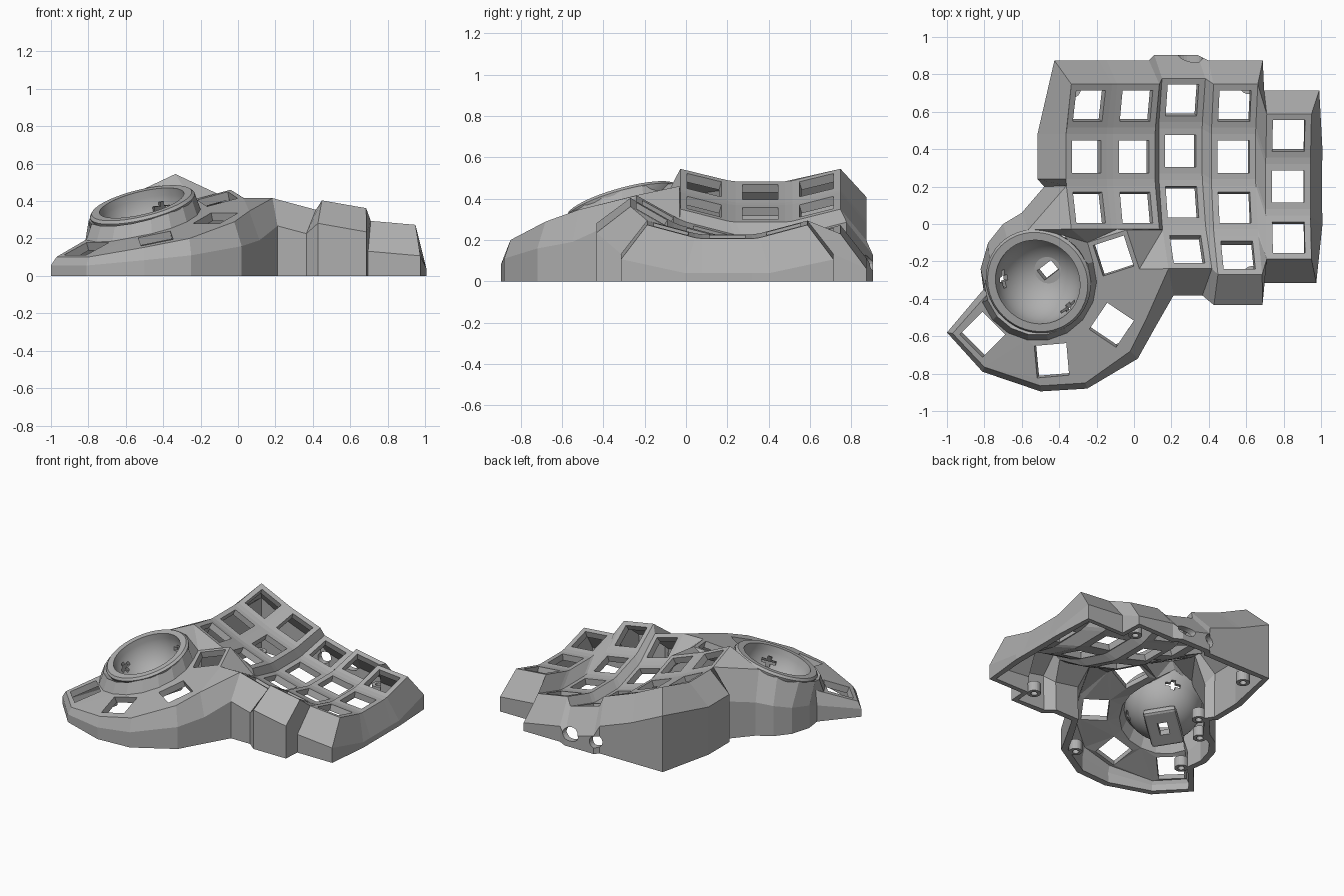
import bpy, bmesh, math
from math import sin, cos, radians
from mathutils import Vector, Matrix

if "Cube" in bpy.data.objects:
    bpy.data.objects.remove(bpy.data.objects["Cube"])

grey = bpy.data.materials.new("grey plastic")
grey.use_nodes = True
grey.diffuse_color = (0.43, 0.43, 0.43, 1)
grey.node_tree.nodes["Principled BSDF"].inputs["Base Color"].default_value = (0.43, 0.43, 0.43, 1)


def make_object(name, bm):
    mesh = bpy.data.meshes.new(name)
    bm.to_mesh(mesh)
    bm.free()
    mesh.materials.append(grey)
    obj = bpy.data.objects.new(name, mesh)
    bpy.context.scene.collection.objects.link(obj)
    return obj


def apply_modifier(obj, mod):
    with bpy.context.temp_override(object=obj, active_object=obj):
        bpy.ops.object.modifier_apply(modifier=mod.name)


def cut(obj, cutter):
    cutter.hide_render = True
    mod = obj.modifiers.new("cut", 'BOOLEAN')
    mod.object, mod.operation, mod.solver = cutter, 'DIFFERENCE', 'EXACT'
    apply_modifier(obj, mod)
    bpy.data.objects.remove(cutter)


def box(name, matrix, size):
    bm = bmesh.new()
    bmesh.ops.create_cube(bm, size=1, matrix=matrix @ Matrix.Diagonal((*size, 1)))
    return make_object(name, bm)


def cylinder(name, matrix, radius, depth):
    bm = bmesh.new()
    bmesh.ops.create_cone(bm, cap_ends=True, segments=24, radius1=radius, radius2=radius,
                          depth=depth, matrix=matrix)
    return make_object(name, bm)


# Key placement on a curved, tented bowl
HALF, HOLE, WALL = 0.12, 0.086, 0.08
ROW_R, COL_R = 1.05, 3.16
COL_Y = [0.36, 0.36, 0.39, 0.36, 0.20]
COL_Z = [0, 0, -0.056, 0, 0.07]
ROWS = [3, 3, 4, 4, 3]


def place(c, r, x, y, z=0.0):
    up = lambda d: Matrix.Translation((0, 0, d))
    m = (Matrix.Translation((0.263, COL_Y[c], 0.245)) @ Matrix.Rotation(radians(15), 4, 'Y')
         @ up(COL_Z[c] + COL_R) @ Matrix.Rotation(radians(5 * (2 - c)), 4, 'Y') @ up(-COL_R)
         @ up(ROW_R) @ Matrix.Rotation(radians(15 * (1 - r)), 4, 'X') @ up(-ROW_R))
    return m @ Vector((x, y, z))


def corner(c, r, sx, sy):
    return place(c, r, sx * HALF, sy * HALF)


shell = bmesh.new()
cache = {}


def vert(p):
    key = tuple(round(k, 4) for k in p)
    if key not in cache:
        cache[key] = shell.verts.new(p)
    return cache[key]


def face(*points):
    vs = list(dict.fromkeys(vert(p) for p in points))
    if len(vs) > 2 and not shell.faces.get(vs):
        shell.faces.new(vs)


# Key frames and the webs between them
SQUARE = [(-1, 1), (1, 1), (1, -1), (-1, -1)]
for c in range(5):
    for r in range(ROWS[c]):
        for i in range(4):
            a, b = SQUARE[i], SQUARE[(i + 1) % 4]
            face(corner(c, r, *a), corner(c, r, *b),
                 place(c, r, b[0] * HOLE, b[1] * HOLE), place(c, r, a[0] * HOLE, a[1] * HOLE))
        if r + 1 < ROWS[c]:
            face(corner(c, r, -1, -1), corner(c, r, 1, -1), corner(c, r + 1, 1, 1), corner(c, r + 1, -1, 1))
        if c < 4 and r < min(ROWS[c], ROWS[c + 1]):
            face(corner(c, r, 1, 1), corner(c, r, 1, -1), corner(c + 1, r, -1, -1), corner(c + 1, r, -1, 1))
            if r + 1 < min(ROWS[c], ROWS[c + 1]):
                face(corner(c, r, 1, -1), corner(c, r + 1, 1, 1),
                     corner(c + 1, r + 1, -1, 1), corner(c + 1, r, -1, -1))
face(corner(1, 2, 1, -1), corner(2, 3, -1, 1), corner(2, 2, -1, -1))
face(corner(3, 2, 1, -1), corner(3, 3, 1, 1), corner(4, 2, -1, -1))
face(corner(3, 3, 1, 1), corner(3, 3, 1, -1), corner(4, 2, -1, -1))


# Sloping thumb deck with four key holes
def deck(x, y):
    return Vector((x, y, 0.2 + 0.18 * (x + 0.44) + 0.27 * (y + 0.73) + 0.1 * min(0, x + 0.55)))


def square(x, y, turn, half):
    m = Matrix.Rotation(radians(turn), 2)
    return [deck(*(Vector((x, y)) + m @ Vector(s) * half)) for s in SQUARE]


BALL = Vector((-0.515, -0.31, 0.39))


def ring(angle):
    x, y = 0.285 * cos(radians(angle)), 0.285 * sin(radians(angle))
    return BALL + Vector((x, y, 0.24 * x + 0.28 * y - 0.02))


thumbs = [(-0.11, -0.17, 18), (-0.12, -0.54, -34), (-0.44, -0.73, 5), (-0.81, -0.59, -45)]
tl, tr, br, _ = square(*thumbs[0], 0.11)
thumb_walls = [((0.06, -0.52), (0.115, -0.55)), ((-0.02, -0.68), (0.02, -0.72)),
               ((-0.26, -0.85), (-0.25, -0.88)), ((-0.5, -0.865), (-0.5, -0.895)),
               ((-0.8, -0.765), (-0.81, -0.79)), ((-0.97, -0.585), (-1, -0.58)),
               ((-0.78, -0.37), (-0.805, -0.35))]
skirt_angles = list(range(200, 390, 20))
skirt = [deck(BALL.x + 0.315 * cos(radians(a)), BALL.y + 0.315 * sin(radians(a)))
         for a in skirt_angles]
loops = [[tl, tr, br, corner(2, 3, -1, -1)] + [deck(*t) for t, g in thumb_walls] + skirt]
loops += [square(*t, HOLE) for t in thumbs]
edges = []
for loop in loops:
    vs = [vert(p) for p in loop]
    for a, b in zip(vs, vs[1:] + vs[:1]):
        edges.append(shell.edges.get((a, b)) or shell.edges.new((a, b)))
bmesh.ops.triangle_fill(shell, use_beauty=True, edges=edges, normal=(0, 0, 1))

# Flared skirt from the deck up to the ball ring
face(deck(*thumb_walls[-1][0]), ring(185), ring(200), skirt[0])
for i, a in enumerate(skirt_angles[:-1]):
    face(skirt[i], skirt[i + 1], ring(a + 20), ring(a))
face(skirt[-1], tl, ring(60), ring(380))

# Bridge from the thumb deck and ball ring to the finger keys
b0, b1 = corner(0, 2, -1, -1), corner(0, 2, 1, -1)
b2, b3 = corner(1, 2, -1, -1), corner(1, 2, 1, -1)
side_top, side_low = corner(2, 3, -1, 1), corner(2, 3, -1, -1)
key_side = corner(0, 2, -1, 1)
for f in [(b0, b1, tl), (b1, b2, tr, tl), (b2, b3, tr), (b3, side_top, tr), (side_top, br, tr),
          (side_top, side_low, br), (ring(100), key_side, b0), (ring(100), b0, ring(60)),
          (ring(60), b0, tl)]:
    face(*f)

# Outer wall: top point, lip, ground
walls = []


def key_wall(c, r, sx, sy, dx, dy):
    lip = place(c, r, sx * HALF + dx * WALL, sy * HALF + dy * WALL, -0.19)
    lip.z = max(lip.z, 0.04)
    walls.append((corner(c, r, sx, sy), lip, Vector((lip.x, lip.y, 0))))


def drop_wall(top, x, y):
    walls.append((top, Vector((x, y, top.z * 0.55)), Vector((x, y, 0))))


key_wall(0, 1, -1, -1, -1, 0)
key_wall(0, 1, -1, 1, -1, 0)
for c in range(5):
    key_wall(c, 0, -1, 1, -0.3 if c == 0 else 0, 1)
    key_wall(c, 0, 1, 1, 0.7 if c > 2 else 0, 1)
for r in range(3):
    for sy in (1, -1):
        if (r, sy) not in ((0, 1), (2, -1)):
            key_wall(4, r, 1, sy, 1, 0)
key_wall(4, 2, 1, -1, 0.5, -1)
key_wall(4, 2, -1, -1, 0, -1)
key_wall(3, 3, 1, -1, 0.3, -1)
key_wall(3, 3, -1, -1, 0, -1)
key_wall(2, 3, 1, -1, -0.2, -0.7)
key_wall(2, 3, -1, -1, 0.8, -0.7)
for top, ground in thumb_walls:
    drop_wall(deck(*top), *ground)
for angle, x, y in [(185, -0.82, -0.24), (155, -0.78, -0.1), (125, -0.7, 0), (100, -0.6, 0.06)]:
    drop_wall(ring(angle), x, y)
drop_wall(key_side, -0.48, 0.2)
for a, b in zip(walls, walls[1:] + walls[:1]):
    face(a[0], b[0], b[1], a[1])
    face(a[1], b[1], b[2], a[2])

bmesh.ops.recalc_face_normals(shell, faces=shell.faces)
body = make_object("case_shell", shell)
solid = body.modifiers.new("thickness", 'SOLIDIFY')
solid.thickness, solid.offset = 0.045, -1
apply_modifier(body, solid)

# Cable openings in the back wall
for x, stretch in [(0.3, 1.6), (0.1, 1)]:
    turn = Matrix.Translation((x, 0.88, 0.085)) @ Matrix.Rotation(radians(90), 4, 'X')
    cut(body, cylinder("port_cutter", turn @ Matrix.Diagonal((stretch, 1, 1, 1)), 0.042, 0.3))

# Ball socket: rim and bowl turned around a tilted axis
tilt = Vector((0, 0, 1)).rotation_difference(Vector((-0.24, -0.28, 1))).to_matrix().to_4x4()
frame = Matrix.Translation(BALL) @ tilt
arc = [radians(a) for a in range(5, 91, 5)]
profile = [(0.278, -0.05), (0.288, -0.015), (0.275, 0), (0.232, 0)]
profile += [(0.232 * cos(a), -0.02 - 0.232 * sin(a)) for a in arc]
profile += [(0.258 * cos(a), -0.02 - 0.258 * sin(a)) for a in reversed(arc[2:])]
bm = bmesh.new()
vs = [bm.verts.new((max(r, 0), 0, z)) for r, z in profile]
es = [bm.edges.new(p) for p in zip(vs, vs[1:] + vs[:1])]
bmesh.ops.spin(bm, geom=vs + es, cent=(0, 0, 0), axis=(0, 0, 1), angle=math.tau, steps=48)
bmesh.ops.remove_doubles(bm, verts=bm.verts, dist=0.0005)
bmesh.ops.dissolve_degenerate(bm, edges=bm.edges, dist=0.0005)
bmesh.ops.recalc_face_normals(bm, faces=bm.faces)
bm.transform(frame)
socket = make_object("ball_socket", bm)

# Sensor holder beneath the bowl, with its window
aim = frame @ Matrix.Rotation(radians(38), 4, 'Z')
holder = box("sensor_holder", aim @ Matrix.Translation((0, 0, -0.265)), (0.3, 0.22, 0.05))
bevel = holder.modifiers.new("round", 'BEVEL')
bevel.width, bevel.segments = 0.02, 2
apply_modifier(holder, bevel)
for part in (socket, holder):
    cut(part, box("window_cutter", aim @ Matrix.Translation((0, 0, -0.25)), (0.1, 0.065, 0.2)))

# Cross-shaped bearing slots around the bowl
for angle in (185, -50, 65):
    slot = (frame @ Matrix.Translation((0, 0, -0.02)) @ Matrix.Rotation(radians(angle), 4, 'Z')
            @ Matrix.Rotation(radians(22), 4, 'Y') @ Matrix.Translation((0.24, 0, 0)))
    for size in [(0.04, 0.1, 0.025), (0.04, 0.03, 0.07)]:
        cut(socket, box("slot_cutter", slot, size))
bpy.context.view_layer.objects.active = socket
socket.select_set(True)
bpy.ops.object.shade_smooth_by_angle(angle=radians(25))

# Screw posts inside the base
for x, y in [(0.63, -0.27), (-0.33, 0.72), (-0.07, -0.68), (-0.42, 0.16), (-0.58, -0.02),
             (-0.74, -0.4), (0.61, 0.74)]:
    spot = Matrix.Translation((x, y, 0.035))
    post = cylinder("screw_post", spot, 0.045, 0.07)
    cut(post, cylinder("screw_cutter", spot, 0.022, 0.2))
